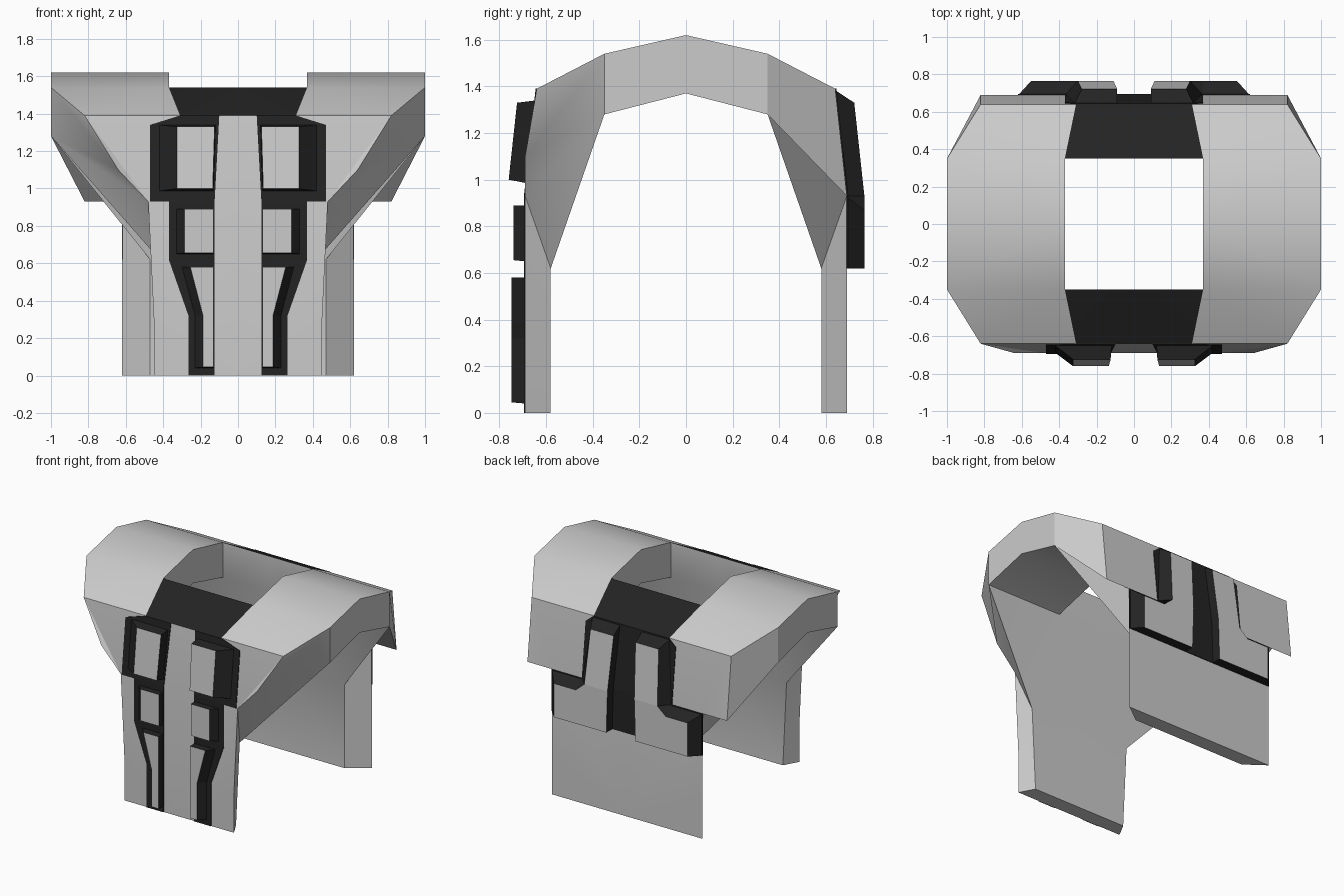
import bpy, bmesh, math

if "Cube" in bpy.data.objects:
    bpy.data.objects.remove(bpy.data.objects["Cube"])


def material(name, value):
    m = bpy.data.materials.new(name)
    m.diffuse_color = (value, value, value, 1)
    m.use_nodes = True
    m.node_tree.nodes["Principled BSDF"].inputs["Base Color"].default_value = m.diffuse_color
    return m


LIGHT = material("light grey", 0.6)
DARK = material("near black", 0.017)


def finish(name, bm):
    bmesh.ops.remove_doubles(bm, verts=bm.verts, dist=0.0005)
    bmesh.ops.recalc_face_normals(bm, faces=bm.faces)
    me = bpy.data.meshes.new(name)
    bm.to_mesh(me)
    bm.free()
    me.materials.append(LIGHT)
    me.materials.append(DARK)
    ob = bpy.data.objects.new(name, me)
    bpy.context.collection.objects.link(ob)
    return ob


# --- Shell: shoulder arches, front plate and back plate as one closed body ---
def quarter(bm, mx, s):
    """One quarter of the shell; mx mirrors in x, s = -1 front, +1 back."""
    front = s < 0
    p = {
        "T1": (.37, 0, 1.62), "T2": (1, 0, 1.62), "U1": (.37, 0, 1.37), "U2": (1, 0, 1.37),
        "a0": (0, .35, 1.54), "a1": (.37, .35, 1.54), "a2": (1, .35, 1.54),
        "b0": (0, .64, 1.39), "b1": (.31, .64, 1.39), "b2": (.82, .64, 1.39),
        "u0": (0, .35, 1.28), "u1": (.37, .35, 1.28), "u2": (1, .35, 1.28),
        "i0": (0, .58, .62), "i1": (.42 if front else .47, .58, .62),
        "j0": (0, .58, 0), "j1": (.39 if front else .47, .58, 0),
        "c0": (0, .69, .93), "c1": (.48 if front else .62, .69, .93),
        "e1": (.45 if front else .62, .69, .3),
        "d0": (0, .69, 0), "d1": (.45 if front else .62, .69, 0),
        "h": (.64, .69, 1.10) if front else (.82, .69, .93),
    }
    v = {k: bm.verts.new((mx * x, s * y, z)) for k, (x, y, z) in p.items()}
    faces = ("T1 T2 a2 a1", "U1 U2 u2 u1", "T2 U2 u2 a2", "T1 U1 u1 a1",
             "a1 a2 b2 b1", "a0 a1 u1 u0", "a2 b2 h u2",
             "b0 b1 c1 c0", "b1 b2 c1", "b2 h c1", "u2 h c1", "u2 c1 i1", "u2 i1 u1",
             "u0 u1 i1 i0", "i0 i1 j1 j0", "c0 c1 e1 d1 d0", "c1 e1 i1",
             "e1 d1 j1 i1", "d0 d1 j1 j0")
    for f in faces:
        bm.faces.new([v[k] for k in f.split()])
    # dark neck panel
    bm.faces.new([v[k] for k in ("a0", "a1", "b1", "b0")]).material_index = 1


bm = bmesh.new()
for mx in (1, -1):
    for s in (-1, 1):
        quarter(bm, mx, s)
shell = finish("armour_shell", bm)
bpy.context.view_layer.objects.active = shell
shell.select_set(True)
bpy.ops.object.shade_smooth_by_angle(angle=math.radians(30))
shell.select_set(False)


# --- Raised blocks and thin painted plates, following the shell surface ---
def surf(z):
    return .69 - max(0, z - .93) * .05 / .46


def block(name, s, height, face, base, face_mat=0):
    """Mirrored pair: outline 'face' at the given height, 'base' on the shell."""
    bm = bmesh.new()
    for mx in (1, -1):
        top = [bm.verts.new((mx * x, s * (surf(z) + height), z)) for x, z in face]
        low = [bm.verts.new((mx * x, s * (surf(z) - .002), z)) for x, z in base]
        bm.faces.new(top).material_index = face_mat
        bm.faces.new(low).material_index = 1
        n = len(top)
        for i in range(n):
            j = (i + 1) % n
            bm.faces.new((top[i], top[j], low[j], low[i])).material_index = 1
    return finish(name, bm)


def paint(name, s, outline):
    return block(name, s, .005, outline, outline, 1)


# front dark areas either side of the light centre strip
paint("front_upper_panel", -1, [(.10, 1.39), (.31, 1.39), (.47, 1.34), (.47, .93), (.125, .93)])
paint("front_lower_panel", -1, [(.125, .93), (.37, .93), (.37, .62), (.265, .32),
                                (.265, 0), (.125, 0)])
# front raised blocks
block("front_chest_block", -1, .078,
      [(.125, 1.33), (.325, 1.33), (.325, 1.0), (.135, 1.0)],
      [(.12, 1.34), (.43, 1.34), (.43, .985), (.13, .985)])
block("front_middle_block", -1, .05,
      [(.13, .89), (.285, .89), (.285, .655), (.13, .655)],
      [(.13, .89), (.335, .89), (.335, .65), (.13, .65)])
block("front_lower_block", -1, .058,
      [(.13, .58), (.255, .58), (.187, .32), (.187, .045), (.13, .045)],
      [(.13, .58), (.305, .58), (.235, .32), (.235, .04), (.13, .04)])

# back dark areas
paint("back_upper_panel", 1, [(0, 1.39), (.31, 1.39), (.37, 1.34), (.37, .93), (0, .93)])
paint("back_lower_panel", 1, [(0, .93), (.62, .93), (.62, .62), (0, .62)])
# back raised L-shaped blocks
block("back_upper_block", 1, .075,
      [(.09, 1.33), (.28, 1.33), (.30, .93), (.11, .93)],
      [(.09, 1.385), (.32, 1.385), (.37, .93), (.11, .93)])
block("back_lower_block", 1, .075,
      [(.11, .93), (.30, .93), (.37, .87), (.55, .87), (.55, .62), (.12, .62)],
      [(.11, .93), (.30, .93), (.37, .93), (.62, .93), (.62, .62), (.12, .62)])
